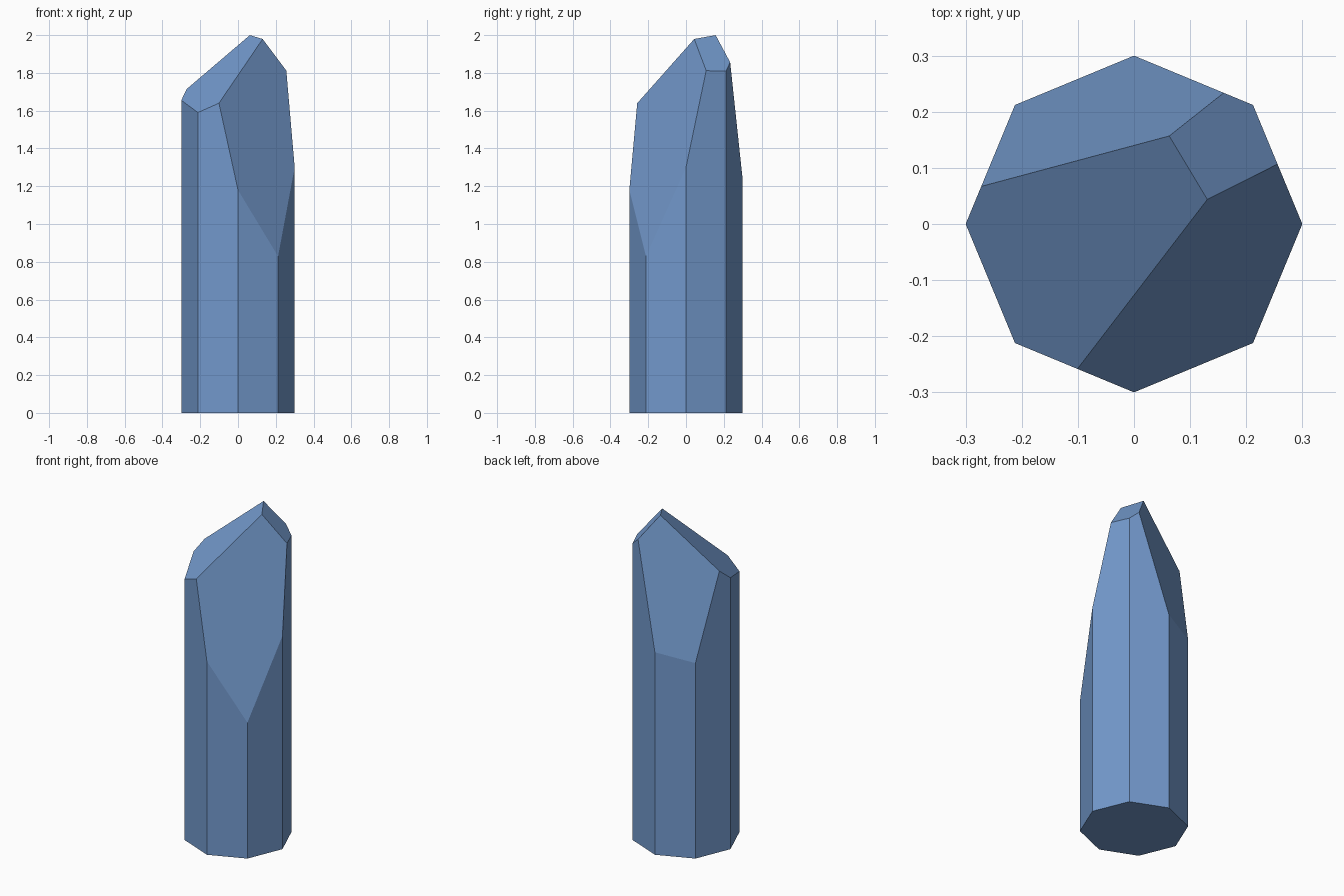
import bpy, bmesh, math
from mathutils import Vector

if "Cube" in bpy.data.objects:
    bpy.data.objects.remove(bpy.data.objects["Cube"])

RADIUS, HEIGHT, SIDES = 0.3, 2.2, 8

# Tip facets as planes z = a*x + b*y + c
FACETS = [
    (-3.107, 3.507, 2.232),   # long front right facet
    (0.693, 0.594, 1.863),    # broad front left facet
    (2.045, -4.447, 2.569),   # steep back facet
    (-1.099, -0.479, 2.144),  # small back right facet
]

# Octagonal column
bm = bmesh.new()
ring = [bm.verts.new((RADIUS * math.cos(i * math.tau / SIDES),
                      RADIUS * math.sin(i * math.tau / SIDES), 0))
        for i in range(SIDES)]
base = bm.faces.new(ring)
top = bmesh.ops.extrude_face_region(bm, geom=[base], use_keep_orig=True)
bmesh.ops.translate(bm, vec=(0, 0, HEIGHT),
                    verts=[v for v in top["geom"] if isinstance(v, bmesh.types.BMVert)])

# Slice off the tip, capping each cut
for a, b, c in FACETS:
    bmesh.ops.bisect_plane(bm, geom=bm.verts[:] + bm.edges[:] + bm.faces[:],
                           plane_co=Vector((0, 0, c)),
                           plane_no=Vector((-a, -b, 1)).normalized(),
                           clear_outer=True)
    bmesh.ops.holes_fill(bm, edges=[e for e in bm.edges if e.is_boundary], sides=0)
bmesh.ops.recalc_face_normals(bm, faces=bm.faces[:])

mesh = bpy.data.meshes.new("crystal")
bm.to_mesh(mesh)
bm.free()

# Crystal blue
blue = bpy.data.materials.new("crystal blue")
blue.diffuse_color = (0.171, 0.319, 0.604, 1)
blue.use_nodes = True
blue.node_tree.nodes["Principled BSDF"].inputs["Base Color"].default_value = blue.diffuse_color
mesh.materials.append(blue)
bpy.context.collection.objects.link(bpy.data.objects.new("crystal", mesh))
